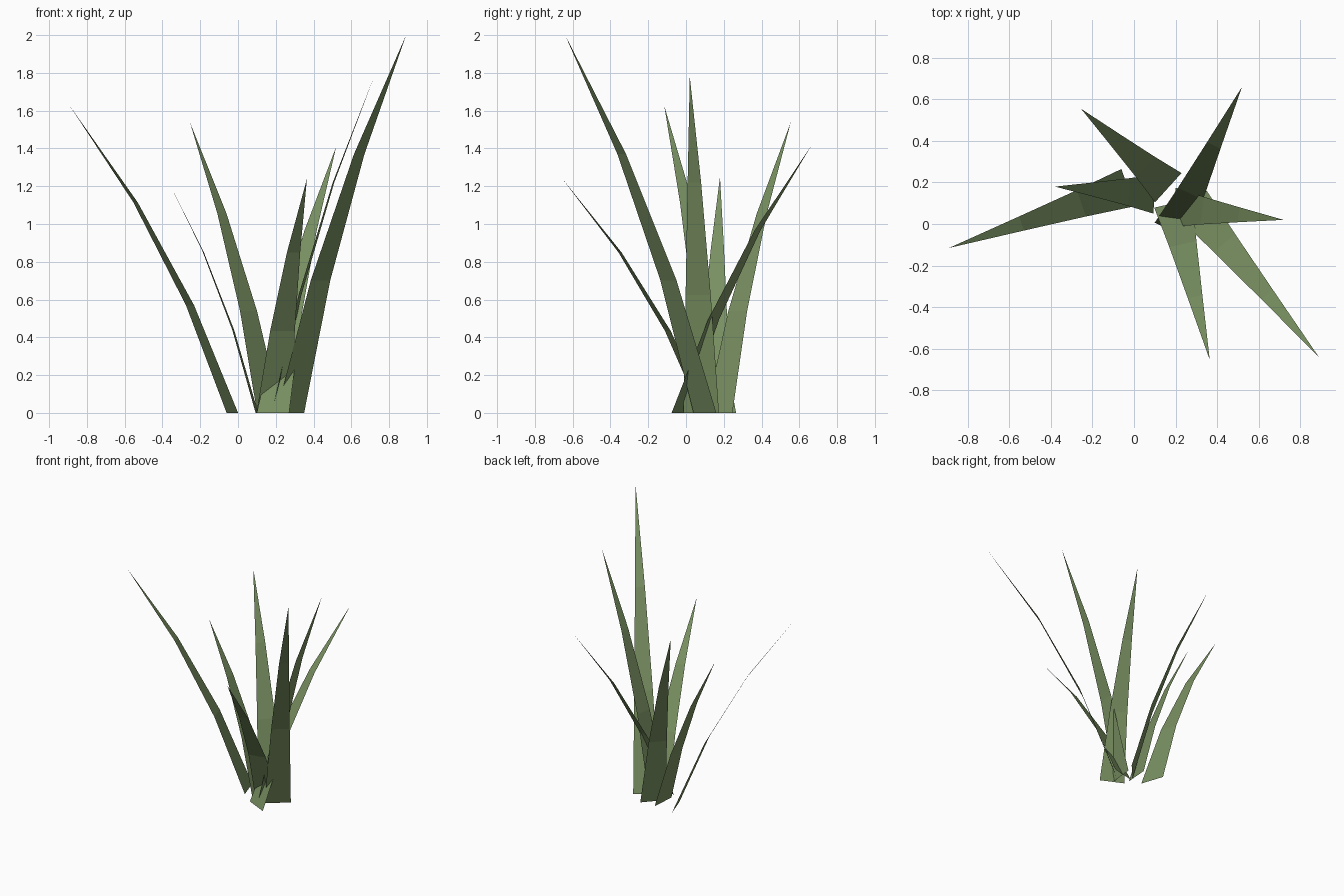
import bpy
from mathutils import Vector

cube = bpy.data.objects.get("Cube")
if cube:
    bpy.data.objects.remove(cube, do_unlink=True)

# One leaf green for the whole tuft
green = bpy.data.materials.new("leaf_green")
green.use_nodes = True
colour = (0.19, 0.28, 0.12, 1.0)
green.diffuse_color = colour
green.node_tree.nodes["Principled BSDF"].inputs["Base Color"].default_value = colour

# Shared blade profile: outward reach, height (fractions) and half width
PROFILE = [(0.0, 0.0, 0.095), (0.26, 0.35, 0.067), (0.595, 0.685, 0.036)]


def blade(name, base, tip):
    """Flat arching blade from a ground point to a pointed tip."""
    start, end = Vector((*base, 0.0)), Vector(tip)
    lean = Vector((end.x - start.x, end.y - start.y, 0.0))
    side = Vector((-lean.y, lean.x, 0.0)).normalized()
    verts = []
    for reach, height, half in PROFILE:
        centre = start + lean * reach + Vector((0, 0, end.z * height))
        verts += [centre - side * half, centre + side * half]
    verts.append(end)
    faces = [(0, 2, 3, 1), (2, 4, 5, 3), (4, 6, 5)]
    # Wind the faces so that the upper side is the front
    faces = [tuple(reversed(f)) if i < 0 else f for i, f in enumerate(faces)]
    mesh = bpy.data.meshes.new(name)
    mesh.from_pydata(verts, [], faces)
    mesh.materials.append(green)
    mesh.update()
    obj = bpy.data.objects.new(name, mesh)
    bpy.context.collection.objects.link(obj)


# Blades of the tuft: base centre (x, y), tip (x, y, z)
BLADES = {
    "right_long_blade": ((-0.03, 0.175), (-0.89, -0.115, 1.625)),
    "right_short_blade": ((0.10, 0.145), (-0.38, 0.18, 1.25)),
    "back_right_blade": ((0.165, 0.175), (-0.255, 0.555, 1.54)),
    "back_left_blade": ((0.185, -0.035), (0.52, 0.66, 1.41)),
    "left_blade": ((0.19, 0.08), (0.72, 0.02, 1.78)),
    "front_left_blade": ((0.277, 0.10), (0.89, -0.64, 2.0)),
    "front_blade": ((0.19, 0.10), (0.365, -0.655, 1.24)),
}
for blade_name, (base_point, tip_point) in BLADES.items():
    blade(blade_name, base_point, tip_point)
